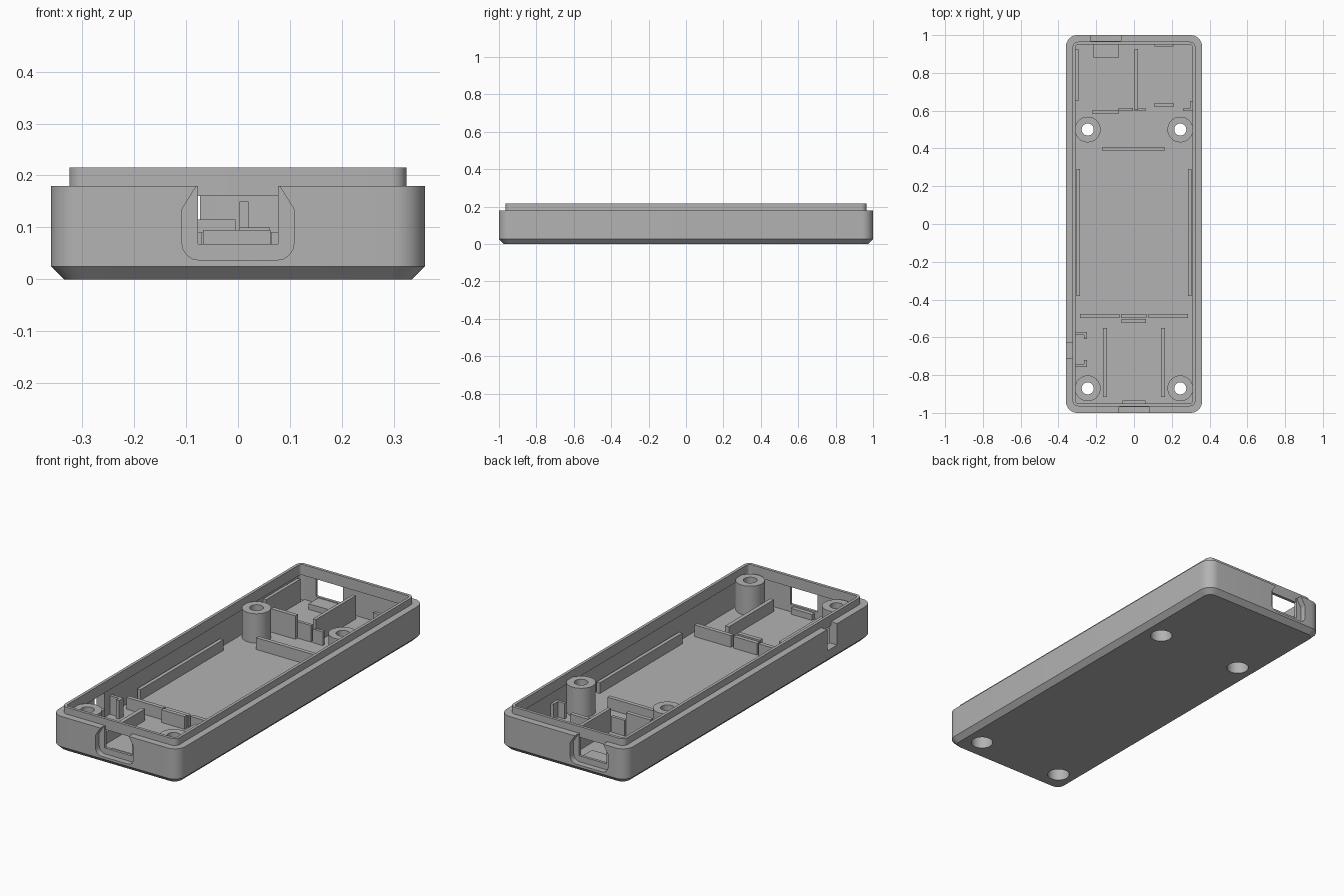
import bpy, bmesh
from math import cos, sin, pi

default = bpy.data.objects.get("Cube")
if default:
    bpy.data.objects.remove(default)

grey = bpy.data.materials.new("grey plastic")
grey.use_nodes = True
grey.diffuse_color = (0.45, 0.45, 0.45, 1)
grey.node_tree.nodes["Principled BSDF"].inputs["Base Color"].default_value = grey.diffuse_color

FLOOR = 0.03
SHOULDER = 0.18


def finish(name, bm, smooth=False):
    bmesh.ops.recalc_face_normals(bm, faces=bm.faces)
    mesh = bpy.data.meshes.new(name)
    bm.to_mesh(mesh)
    bm.free()
    mesh.materials.append(grey)
    obj = bpy.data.objects.new(name, mesh)
    bpy.context.collection.objects.link(obj)
    if smooth:
        shade(obj)
    return obj


def shade(obj):
    bpy.ops.object.select_all(action='DESELECT')
    obj.select_set(True)
    bpy.context.view_layer.objects.active = obj
    bpy.ops.object.shade_smooth_by_angle(angle=0.5)


def rounded_rect(hx, hy, r, steps=8):
    """Outline of a centred rectangle with rounded corners."""
    points = []
    for corner, (sx, sy) in enumerate([(1, 1), (-1, 1), (-1, -1), (1, -1)]):
        for i in range(steps + 1):
            a = (corner + i / steps) * pi / 2
            points.append((sx * (hx - r) + r * cos(a), sy * (hy - r) + r * sin(a)))
    return points


def loft(name, layers, closed=False):
    """Skin a stack of outlines; cap the ends or join last to first."""
    bm = bmesh.new()
    loops = [[bm.verts.new(p) for p in layer] for layer in layers]
    pairs = list(zip(loops, loops[1:]))
    if closed:
        pairs.append((loops[-1], loops[0]))
    else:
        bm.faces.new(loops[0])
        bm.faces.new(loops[-1])
    for a, b in pairs:
        for i in range(len(a)):
            j = (i + 1) % len(a)
            bm.faces.new((a[i], a[j], b[j], b[i]))
    return finish(name, bm)


def slab_layer(hx, hy, r, z):
    return [(x, y, z) for x, y in rounded_rect(hx, hy, r)]


def box(name, x0, x1, y0, y1, top, bottom=FLOOR - 0.005):
    bm = bmesh.new()
    bmesh.ops.create_cube(bm, size=1)
    for v in bm.verts:
        v.co.x = x1 if v.co.x > 0 else x0
        v.co.y = y1 if v.co.y > 0 else y0
        v.co.z = top if v.co.z > 0 else bottom
    return finish(name, bm)


def circle(x, y, r, z, n=32):
    return [(x + r * cos(2 * pi * i / n), y + r * sin(2 * pi * i / n), z) for i in range(n)]


def cut(target, cutter):
    mod = target.modifiers.new("cut", 'BOOLEAN')
    mod.operation = 'DIFFERENCE'
    mod.solver = 'EXACT'
    mod.object = cutter
    bpy.context.view_layer.objects.active = target
    bpy.ops.object.modifier_apply(modifier=mod.name)
    bpy.data.objects.remove(cutter)


def port_recess(cx, y0, y1):
    """Plug recess: rounded at the bottom, narrowing towards the shoulder."""
    half = [(0.08, 0.19), (0.08, 0.18), (0.108, 0.135), (0.108, 0.07)]
    half += [(0.075 + 0.033 * cos(a), 0.07 - 0.033 * sin(a)) for a in (pi / 8, pi / 4, 3 * pi / 8, pi / 2)]
    outline = half + [(-x, z) for x, z in reversed(half)]
    return loft("recess_cutter", [[(cx + x, y, z) for x, z in outline] for y in (y0, y1)])


# Tray shell with chamfered base
shell = loft("case_shell", [slab_layer(0.335, 0.975, 0.04, 0), slab_layer(0.36, 1, 0.06, 0.025),
                            slab_layer(0.36, 1, 0.06, SHOULDER)])
cut(shell, loft("cavity_cutter", [slab_layer(0.316, 0.956, 0.015, z) for z in (FLOOR, 0.3)]))

# Plug openings at both ends and the slot in the side wall
for cx, side in ((0, -1), (-0.15, 1)):
    cut(shell, port_recess(cx, side * 0.97, side * 1.05))
    y0, y1 = sorted((side * 0.94, side * 1.04))
    cut(shell, box("port_cutter", cx - 0.077, cx + 0.077, y0, y1, 0.25, 0.068))
cut(shell, box("slot_cutter", -0.4, -0.3, -0.71, -0.63, 0.25, 0.07))

# Screw posts, counterbored from below
for y, end in ((0.5, "back"), (-0.87, "front")):
    for x, side in ((0.245, "left"), (-0.245, "right")):
        cut(shell, loft("hole_cutter", [circle(x, y, 0.053, z) for z in (-0.1, 0.1)]))
        profile = [(0.053, 0.02), (0.053, 0.14), (0.032, 0.14),
                   (0.032, SHOULDER), (0.068, SHOULDER), (0.068, 0.02)]
        post = loft(f"screw_post_{end}_{side}", [circle(x, y, r, z) for r, z in profile], closed=True)
        shade(post)
shade(shell)

# Raised mating lip
lip = loft("mating_lip", [slab_layer(0.325, 0.965, 0.03, 0.16), slab_layer(0.325, 0.965, 0.03, 0.215),
                          slab_layer(0.31, 0.95, 0.015, 0.215), slab_layer(0.31, 0.95, 0.015, 0.16)], closed=True)
shade(lip)

# Ribs around the main bay
box("bay_back_rib", -0.167, 0.161, 0.386, 0.407, 0.09)
for s, side in ((1, "left"), (-1, "right")):
    def mirrored(name, x0, x1, y0, y1, top):
        a, b = sorted((s * x0, s * x1))
        box(f"{name}_{side}", a, b, y0, y1, top)
    mirrored("bay_side_rib", 0.286, 0.305, -0.38, 0.29, 0.085)
    mirrored("bay_front_rib", 0.078, 0.285, -0.497, -0.476, 0.09)
    mirrored("front_divider", 0.142, 0.163, -0.915, -0.55, 0.09)
box("bay_center_rib", -0.07, 0.065, -0.497, -0.476, 0.09)
box("front_stop_rib", -0.067, 0.063, -0.524, -0.503, 0.095)
box("front_port_ledge", -0.06, 0.06, -0.96, -0.935, 0.06)

# Bracket hooks beside the side slot
for i, (y_out, y_arm, y_hook) in enumerate(((-0.571, -0.587, -0.608), (-0.757, -0.741, -0.72))):
    box(f"slot_bracket_arm_{i}", -0.318, -0.25, min(y_out, y_arm), max(y_out, y_arm), 0.125)
    box(f"slot_bracket_hook_{i}", -0.266, -0.25, min(y_out, y_hook), max(y_out, y_hook), 0.125)

# Back connector bay
box("connector_pad", -0.293, 0, 0.603, 0.956, FLOOR + 0.005)
box("connector_ledge", -0.214, -0.082, 0.878, 0.96, 0.064)
box("connector_right_rib", -0.312, -0.295, 0.65, 0.926, 0.15)
box("connector_left_rib", 0.003, 0.02, 0.603, 0.926, 0.15)
box("connector_stop", -0.22, -0.082, 0.582, 0.603, 0.15)
box("connector_stop_step", -0.082, -0.005, 0.598, 0.614, 0.115)
box("connector_stop_end", 0.003, 0.062, 0.598, 0.614, 0.1)

# Small board supports in the back left corner
box("board_support_back", 0.108, 0.21, 0.94, 0.96, 0.08)
box("board_support_front", 0.108, 0.21, 0.619, 0.64, 0.08)
box("corner_stop_cross", 0.26, 0.312, 0.598, 0.612, 0.11)
box("corner_stop_side", 0.297, 0.312, 0.598, 0.65, 0.11)
